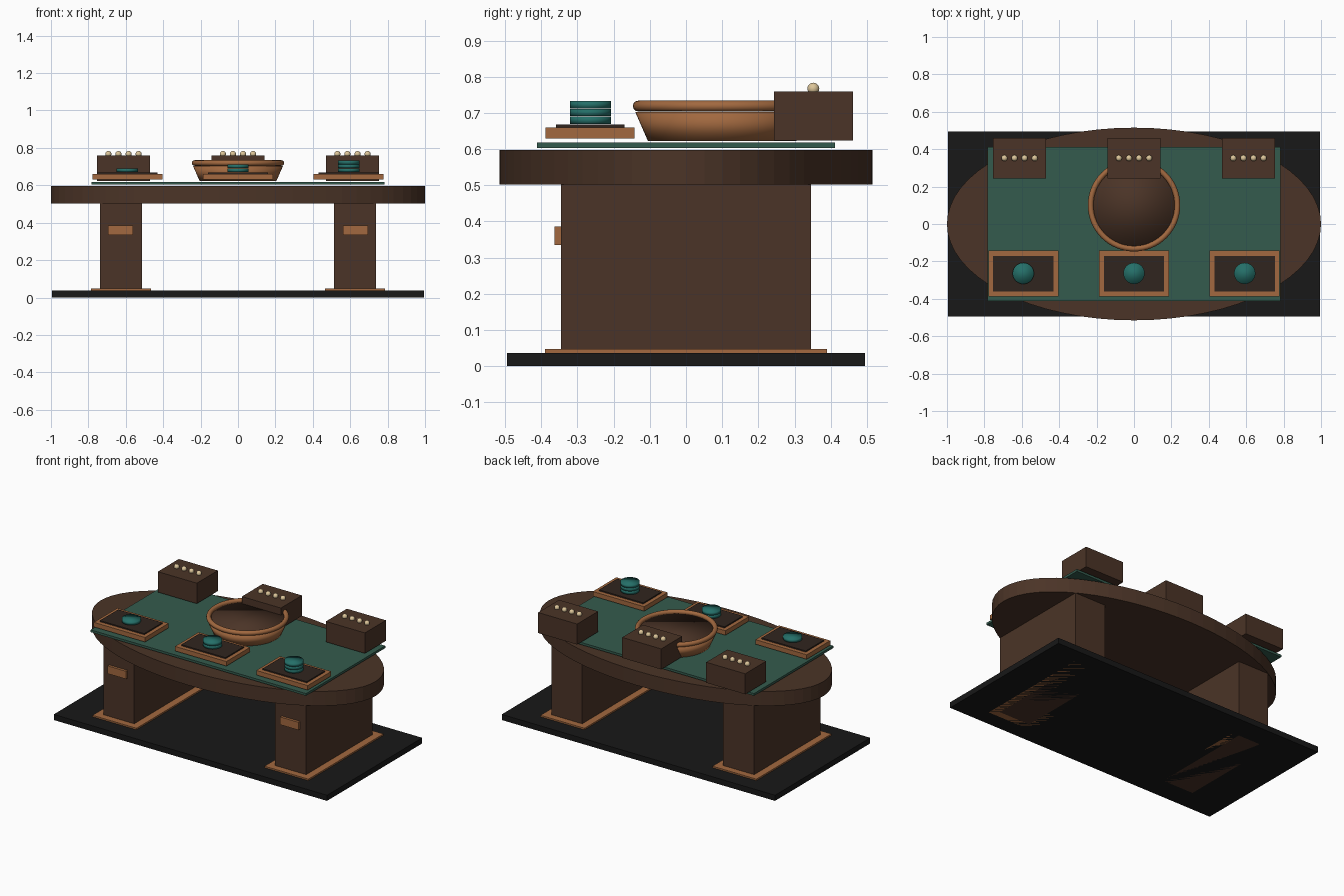
import bpy

if "Cube" in bpy.data.objects:
    bpy.data.objects.remove(bpy.data.objects["Cube"])


def material(name, r, g, b):
    m = bpy.data.materials.new(name)
    m.diffuse_color = (r, g, b, 1)
    m.use_nodes = True
    m.node_tree.nodes["Principled BSDF"].inputs["Base Color"].default_value = m.diffuse_color
    return m


WOOD = material("dark_wood", 0.07, 0.034, 0.02)
COPPER = material("copper", 0.36, 0.14, 0.05)
GREEN = material("green_cloth", 0.034, 0.105, 0.075)
TEAL = material("teal", 0.018, 0.16, 0.14)
BLACK = material("black", 0.009, 0.009, 0.009)
PANEL = material("dark_panel", 0.03, 0.018, 0.013)
CREAM = material("cream", 0.72, 0.56, 0.32)


def finish(name, mat):
    ob = bpy.context.object
    ob.name = name
    ob.data.materials.append(mat)
    return ob


def box(name, mat, x, y, z):
    """Box from (min, max) ranges on each axis."""
    bpy.ops.mesh.primitive_cube_add(
        size=1, location=[(a + b) / 2 for a, b in (x, y, z)])
    ob = finish(name, mat)
    ob.scale = [b - a for a, b in (x, y, z)]
    return ob


def around(c, size):
    return (c - size / 2, c + size / 2)


def disc(name, mat, x, y, z, r_low, r_top, verts=48):
    """Cylinder or frustum between two heights."""
    bpy.ops.mesh.primitive_cone_add(
        vertices=verts, radius1=r_low, radius2=r_top, depth=z[1] - z[0],
        location=(x, y, sum(z) / 2))
    return finish(name, mat)


# Floor plinth and oval table top
box("plinth", BLACK, (-0.995, 0.995), (-0.495, 0.495), (0, 0.037))
top = disc("table_top", WOOD, 0, 0, (0.502, 0.597), 1, 1, 64)
top.scale = (1, 0.515, 1)

# Pedestals with foot trim and front plates
for side, s in (("left", -1), ("right", 1)):
    box(side + "_pedestal", WOOD, around(s * 0.626, 0.225), (-0.346, 0.346), (0, 0.502))
    box(side + "_foot_trim", COPPER, around(s * 0.626, 0.32), (-0.39, 0.39), (0, 0.047))
    box(side + "_front_plate", COPPER, around(s * 0.628, 0.134), (-0.363, -0.343), (0.335, 0.386))

# Cloth mat
box("mat", GREEN, (-0.784, 0.784), (-0.412, 0.412), (0.603, 0.618))

# Central bowl: body, inner surface and rim
for ob in (disc("bowl_body", COPPER, 0, 0.1, (0.622, 0.702), 0.205, 0.24, 64),
           disc("bowl_inside", WOOD, 0, 0.1, (0.704, 0.713), 0.223, 0.223, 64)):
    bpy.context.view_layer.objects.active = ob
    ob.data.shade_smooth()
bpy.ops.mesh.primitive_torus_add(
    major_radius=0.232, minor_radius=0.015, major_segments=64,
    minor_segments=12, location=(0, 0.1, 0.719))
finish("bowl_rim", COPPER).data.shade_smooth()

for i, side in enumerate(("left", "middle", "right")):
    # Back box with a row of beads
    cx = (i - 1) * 0.612
    box(side + "_box", WOOD, around(cx, 0.284), (0.243, 0.461), (0.624, 0.759))
    for k in range(4):
        bpy.ops.mesh.primitive_uv_sphere_add(
            segments=16, ring_count=10, radius=0.0165,
            location=(cx + (k - 1.5) * 0.054, 0.352, 0.767))
        finish(f"{side}_bead_{k + 1}", CREAM).data.shade_smooth()

    # Front tray with inlay and a growing stack of discs
    cx = (i - 1) * 0.592
    box(side + "_tray", COPPER, around(cx, 0.374), (-0.388, -0.143), (0.63, 0.66))
    box(side + "_tray_inlay", PANEL, around(cx, 0.322), (-0.36, -0.17), (0.655, 0.668))
    for k in range(i + 1):
        z = 0.67 + k * 0.0212
        disc(f"{side}_disc_{k + 1}", TEAL, cx, -0.264, (z, z + 0.02),
             0.057, 0.057, 32).data.shade_smooth()
